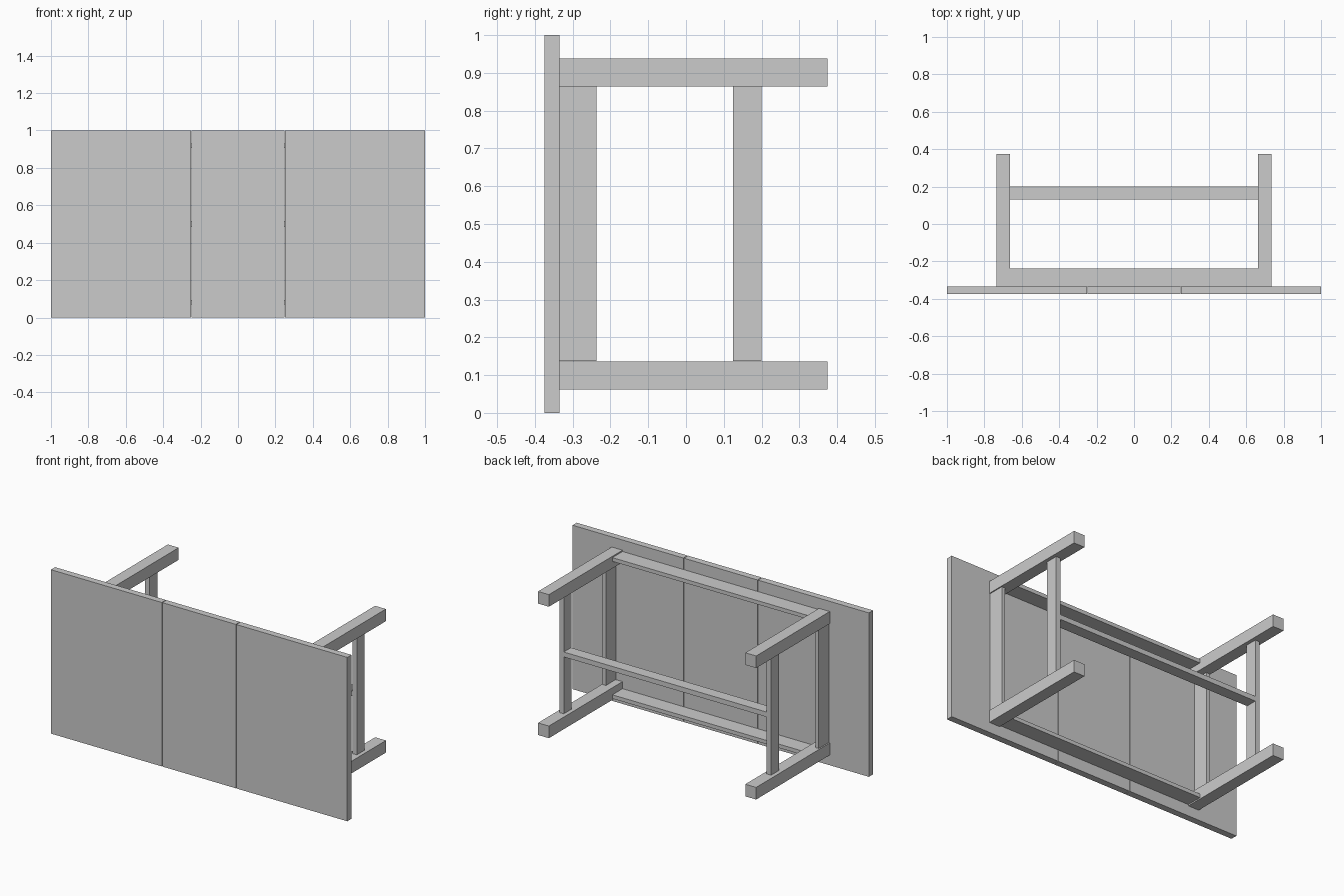
import bpy, bmesh

if "Cube" in bpy.data.objects:
    bpy.data.objects.remove(bpy.data.objects["Cube"])


def box(name, x, y, z):
    """Axis-aligned box from (min, max) ranges."""
    bm = bmesh.new()
    bmesh.ops.create_cube(bm, size=1)
    for v in bm.verts:
        v.co = [r[0] if c < 0 else r[1] for c, r in zip(v.co, (x, y, z))]
    mesh = bpy.data.meshes.new(name)
    bm.to_mesh(mesh)
    bm.free()
    ob = bpy.data.objects.new(name, mesh)
    bpy.context.collection.objects.link(ob)
    return ob


def span(side, a, b, centre=0.0):
    """Range a..b away from the centre, mirrored when side is -1."""
    return tuple(sorted((centre + side * a, centre + side * b)))


TOP = (-0.375, -0.335)
APRON = (-0.335, -0.237)
RAIL = (0.125, 0.2)

# Table top in three leaves with narrow gaps (table lies on its side)
box("centre_leaf", (-0.248, 0.248), TOP, (0, 1))
for s, side in ((-1, "left"), (1, "right")):
    box(side + "_leaf", span(s, 0.252, 1.0), TOP, (0, 1))

    # End apron and lower end rail
    box(side + "_end_apron", span(s, 0.707, 0.73), APRON, (0.138, 0.865))
    box(side + "_end_rail", span(s, 0.685, 0.715), RAIL, (0.138, 0.865))

    # Legs
    for t, level in ((-1, "lower"), (1, "upper")):
        box(f"{side}_{level}_leg", span(s, 0.663, 0.736), (-0.335, 0.375),
            span(t, 0.364, 0.438, 0.5))

# Long aprons between the legs
for t, level in ((-1, "lower"), (1, "upper")):
    box(level + "_long_apron", (-0.663, 0.663), APRON, span(t, 0.407, 0.43, 0.5))

# Middle stretcher joining the end rails
box("stretcher", (-0.685, 0.685), (0.13, 0.2), (0.485, 0.515))
